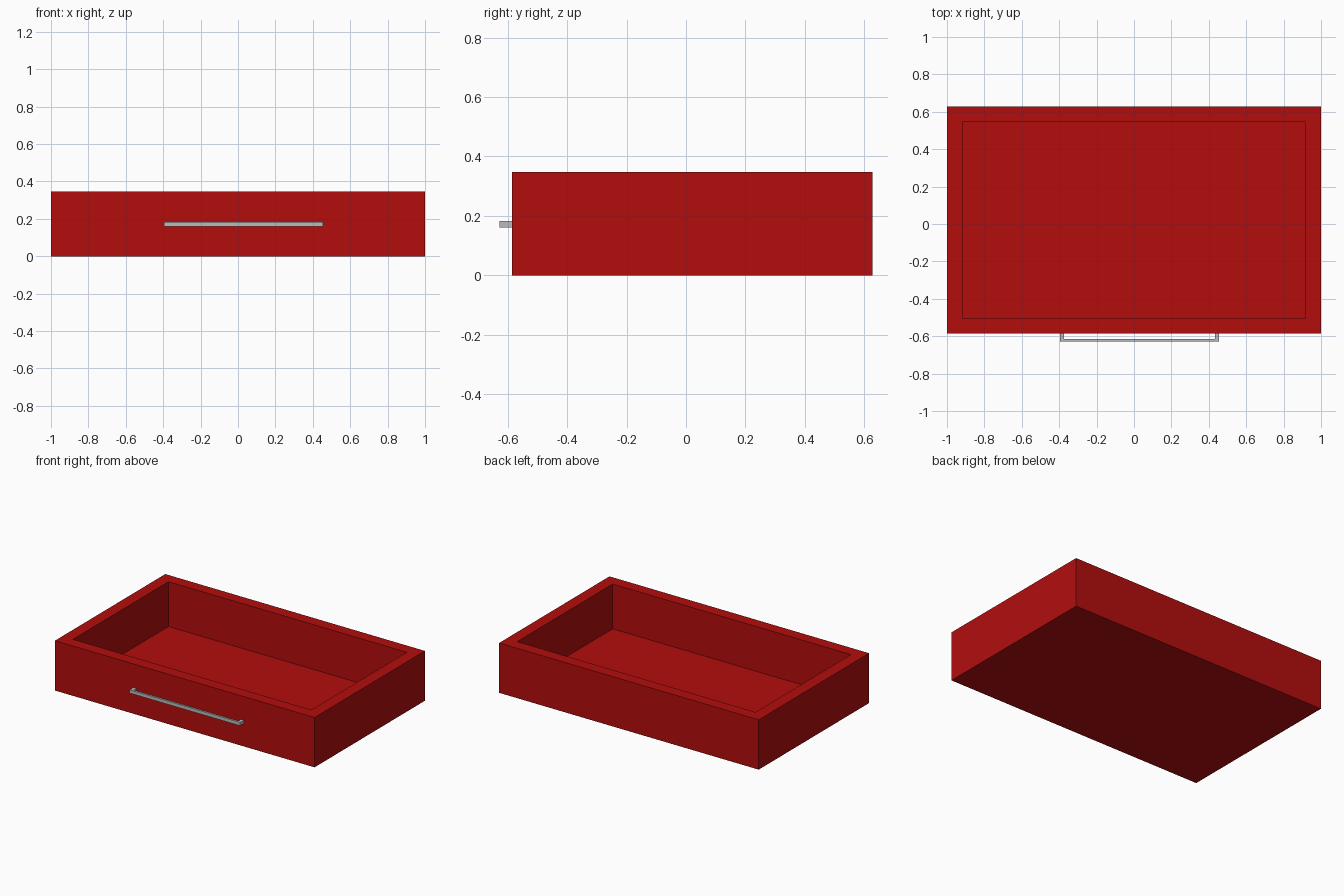
import bpy
import bmesh

if "Cube" in bpy.data.objects:
    bpy.data.objects.remove(bpy.data.objects["Cube"])


def material(name, rgb):
    m = bpy.data.materials.new(name)
    m.diffuse_color = (*rgb, 1.0)
    m.use_nodes = True
    m.node_tree.nodes["Principled BSDF"].inputs["Base Color"].default_value = m.diffuse_color
    return m


RED = material("red paint", (0.45, 0.004, 0.004))
GREY = material("grey metal", (0.5, 0.5, 0.5))


def finish(name, bm, mat):
    bmesh.ops.recalc_face_normals(bm, faces=bm.faces)
    mesh = bpy.data.meshes.new(name)
    bm.to_mesh(mesh)
    bm.free()
    mesh.materials.append(mat)
    obj = bpy.data.objects.new(name, mesh)
    bpy.context.collection.objects.link(obj)
    return obj


def add_box(bm, x, y, z):
    """Add a box from (min, max) ranges on each axis."""
    verts = bmesh.ops.create_cube(bm, size=1)["verts"]
    for v in verts:
        for i, (lo, hi) in enumerate((x, y, z)):
            v.co[i] = hi if v.co[i] > 0 else lo
    return verts


# Drawer body: a block whose top is inset for the rim, then sunk to the floor
FRONT, BACK, HEIGHT = -0.586, 0.628, 0.347
WALL, FLOOR = 0.082, 0.035
bm = bmesh.new()
add_box(bm, (-1, 1), (FRONT, BACK), (0, HEIGHT))
bm.normal_update()
top = max(bm.faces, key=lambda f: f.calc_center_median().z)
bmesh.ops.inset_region(bm, faces=[top], thickness=WALL, use_even_offset=True)
well = bmesh.ops.extrude_discrete_faces(bm, faces=[top])["faces"][0]
for v in well.verts:
    v.co.z = FLOOR
finish("drawer_body", bm, RED)

# Pull handle: U-shaped plan profile extruded upward
L, R, POST = -0.395, 0.455, 0.022
OUT, BAR = -0.628, -0.614
profile = [(L, FRONT), (L, OUT), (R, OUT), (R, FRONT),
           (R - POST, FRONT), (R - POST, BAR), (L + POST, BAR), (L + POST, FRONT)]
bm = bmesh.new()
face = bm.faces.new([bm.verts.new((x, y, 0.16)) for x, y in profile])
ext = bmesh.ops.extrude_face_region(bm, geom=[face])["geom"]
bmesh.ops.translate(bm, vec=(0, 0, 0.023),
                    verts=[g for g in ext if isinstance(g, bmesh.types.BMVert)])
finish("pull_handle", bm, GREY)
